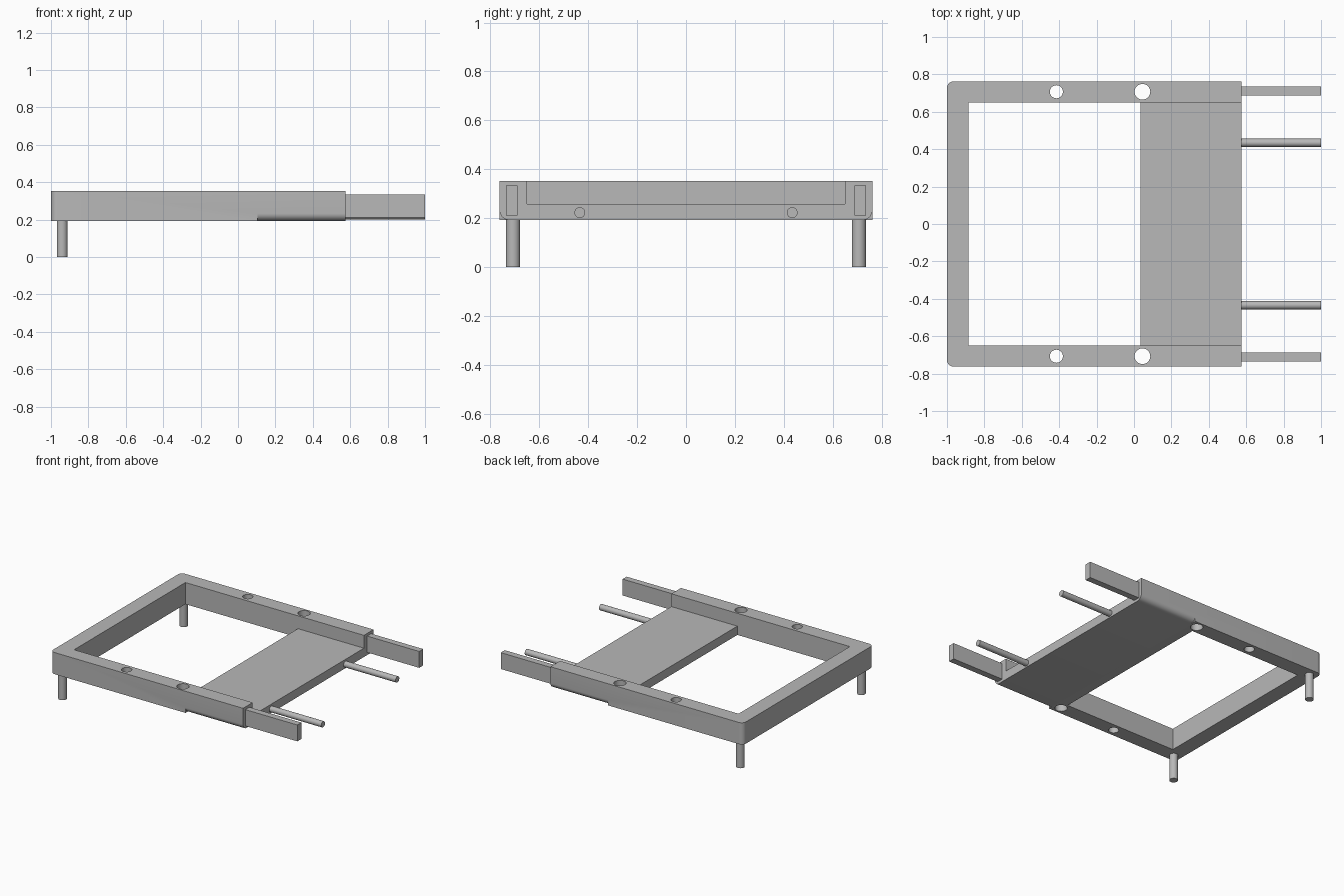
import bpy
import bmesh
from math import cos, sin, pi, radians
from mathutils import Vector

cube = bpy.data.objects.get("Cube")
if cube:
    bpy.data.objects.remove(cube, do_unlink=True)

grey = bpy.data.materials.new("plain grey")
grey.use_nodes = True
GREY = (0.48, 0.48, 0.48, 1)
grey.diffuse_color = GREY
grey.node_tree.nodes["Principled BSDF"].inputs["Base Color"].default_value = GREY

BOTTOM, TOP, PLATE_TOP = 0.193, 0.353, 0.258
BACK, FRONT_END = -1.0, 0.575
HALF_WIDTH, RAIL_Y = 0.762, 0.707


def prism(name, points, offset):
    """Extrude a closed outline of 3D points along an offset."""
    bm = bmesh.new()
    face = bm.faces.new([bm.verts.new(p) for p in points])
    extruded = bmesh.ops.extrude_face_region(bm, geom=[face])["geom"]
    moved = [v for v in extruded if isinstance(v, bmesh.types.BMVert)]
    bmesh.ops.translate(bm, verts=moved, vec=offset)
    bmesh.ops.recalc_face_normals(bm, faces=bm.faces)
    mesh = bpy.data.meshes.new(name)
    bm.to_mesh(mesh)
    bm.free()
    mesh.materials.append(grey)
    obj = bpy.data.objects.new(name, mesh)
    bpy.context.collection.objects.link(obj)
    return obj


def cylinder(name, start, offset, radius, sides=32):
    offset = Vector(offset)
    turn = Vector((0, 0, 1)).rotation_difference(offset)
    ring = [Vector(start) + turn @ Vector((radius * cos(a), radius * sin(a), 0))
            for a in (2 * pi * i / sides for i in range(sides))]
    return prism(name, ring, offset)


def arc(cx, cy, radius, start, end, steps=8):
    return [(cx + radius * cos(a), cy + radius * sin(a))
            for a in (start + (end - start) * i / steps for i in range(steps + 1))]


def activate(obj):
    bpy.ops.object.select_all(action="DESELECT")
    obj.select_set(True)
    bpy.context.view_layer.objects.active = obj


def cut(obj, cutter):
    mod = obj.modifiers.new("cut", "BOOLEAN")
    mod.operation = "DIFFERENCE"
    mod.solver = "EXACT"
    mod.object = cutter
    activate(obj)
    bpy.ops.object.modifier_apply(modifier=mod.name)
    bpy.data.objects.remove(cutter, do_unlink=True)


# Frame: block with two rounded corners
R = 0.035
outline = [(FRONT_END, -HALF_WIDTH), (FRONT_END, HALF_WIDTH)]
outline += arc(BACK + R, HALF_WIDTH - R, R, pi / 2, pi)
outline += arc(BACK + R, R - HALF_WIDTH, R, pi, 1.5 * pi)
frame = prism("frame", [(x, y, BOTTOM) for x, y in outline], (0, 0, TOP - BOTTOM))

# Opening, leaving the low cross plate at one end
opening = [(-0.885, 0), (0.035, 0), (0.035, PLATE_TOP),
           (0.7, PLATE_TOP), (0.7, 0.5), (-0.885, 0.5)]
cut(frame, prism("opening", [(x, -0.65, z) for x, z in opening], (0, 1.3, 0)))

F = 0.04
for side in (-1, 1):
    # Holes through the side bars
    for x, radius in ((-0.415, 0.035), (0.045, 0.042)):
        cut(frame, cylinder("hole", (x, side * RAIL_Y, 0.1), (0, 0, 0.4), radius))
    # Rounded lower edge beside the cross plate
    edge = arc(HALF_WIDTH - F, BOTTOM + F, F, 0, -pi / 2)
    edge += [(HALF_WIDTH - F, 0.1), (HALF_WIDTH + 0.1, 0.1), (HALF_WIDTH + 0.1, BOTTOM + F)]
    cut(frame, prism("edge", [(0.105, side * y, z) for y, z in edge], (0.6, 0, 0)))

parts = [frame]
for side, label in ((-1, "right"), (1, "left")):
    # Flat arm, round rod and leg on each side
    arm = [(0.55, side * y, z) for y, z in
           ((0.688, 0.212), (0.735, 0.212), (0.735, 0.333), (0.688, 0.333))]
    prism(label + "_arm", arm, (0.45, 0, 0))
    parts.append(cylinder(label + "_rod", (0.55, side * 0.434, 0.223), (0.45, 0, 0), 0.022))
    parts.append(cylinder(label + "_leg", (-0.94, side * RAIL_Y, 0), (0, 0, 0.2), 0.029))

for part in parts:
    activate(part)
    bpy.ops.object.shade_smooth_by_angle(angle=radians(30))
